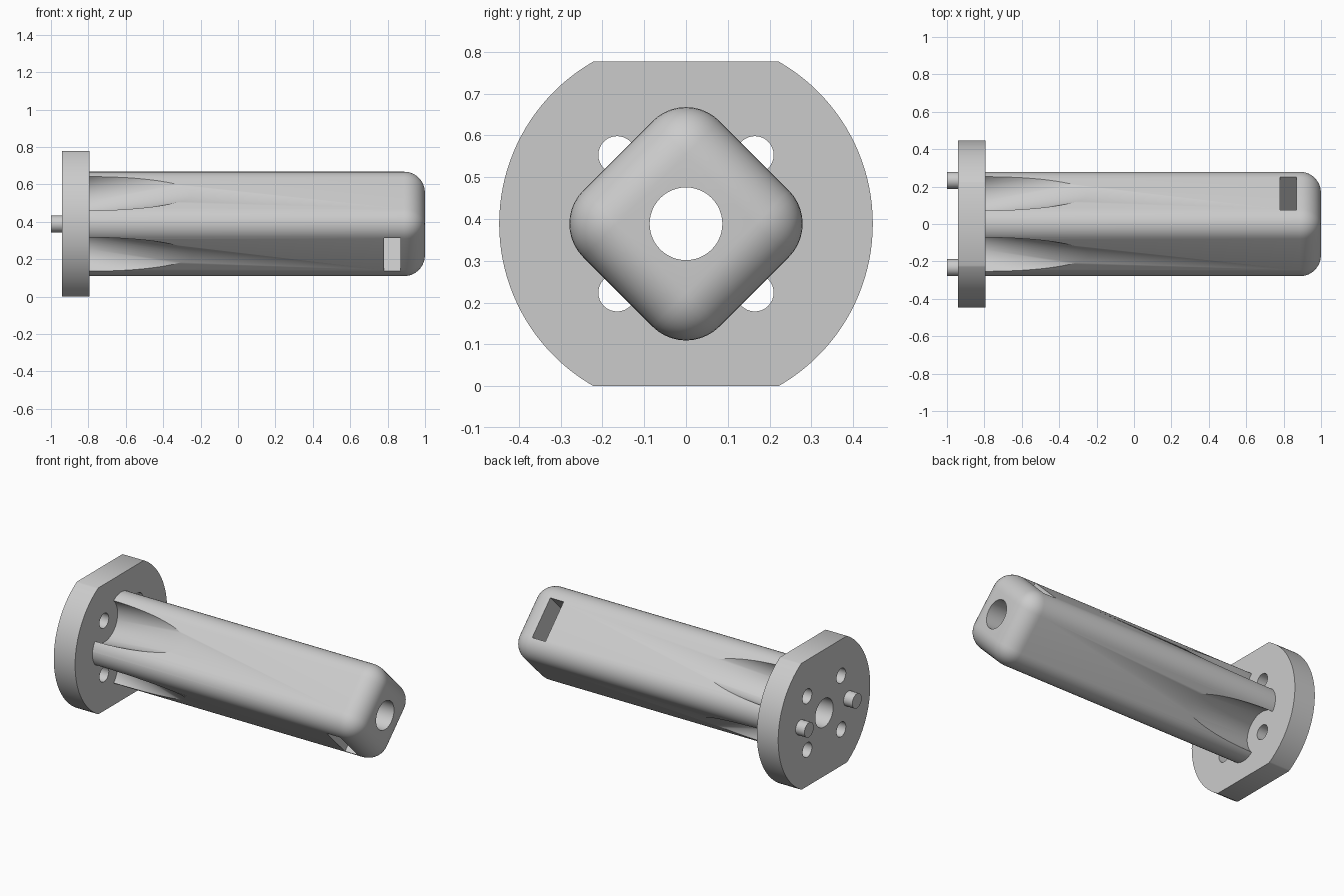
import bpy
from math import pi, radians, cos, sin
from mathutils import Vector

if "Cube" in bpy.data.objects:
    bpy.data.objects.remove(bpy.data.objects["Cube"])

CZ = 0.3885        # height of the long axis
FLANGE_X = -0.795  # inner face of the flange


def cylinder(name, radius, centre, length, direction=(1, 0, 0), sides=48):
    bpy.ops.mesh.primitive_cylinder_add(vertices=sides, radius=radius, depth=length, location=centre)
    ob = bpy.context.object
    ob.name = name
    ob.rotation_euler = Vector(direction).to_track_quat('Z', 'Y').to_euler()
    return ob


def box(name, centre, size, turn=0):
    bpy.ops.mesh.primitive_cube_add(size=1, location=centre)
    ob = bpy.context.object
    ob.name = name
    ob.scale = size
    ob.rotation_euler = (turn, 0, 0)
    bpy.context.view_layer.update()
    bpy.ops.object.transform_apply(location=False, rotation=False, scale=True)
    return ob


def apply_mod(ob, mod):
    bpy.ops.object.select_all(action='DESELECT')
    ob.select_set(True)
    bpy.context.view_layer.objects.active = ob
    bpy.ops.object.modifier_apply(modifier=mod.name)


def combine(ob, other, operation):
    mod = ob.modifiers.new(operation, 'BOOLEAN')
    mod.operation = operation
    mod.solver = 'EXACT'
    mod.object = other
    apply_mod(ob, mod)
    bpy.data.objects.remove(other, do_unlink=True)


# square shaft standing on its corner, all edges rounded
shaft = box("shaft", (0.035, 0, CZ), (1.93, 0.461, 0.461), pi / 4)
bevel = shaft.modifiers.new("round", 'BEVEL')
bevel.width = 0.113
bevel.segments = 10
apply_mod(shaft, bevel)

# tapering scooped grooves on the four faces
tilt = radians(13.3)
normals = [Vector((0, cos(a), sin(a))) for a in (pi/4, 3*pi/4, 5*pi/4, 7*pi/4)]
for n in normals:
    d = Vector((cos(tilt), 0, 0)) + n * sin(tilt)
    start = Vector((FLANGE_X, 0, CZ)) + n * 0.231
    combine(shaft, cylinder("groove_cutter", 0.128, start + d * 0.5, 1.6, d, 64), 'DIFFERENCE')

# cross slot near the tip
combine(shaft, box("slot_cutter", (0.825, 0, CZ), (0.09, 1, 0.25), pi / 4), 'DIFFERENCE')

# round flange with flat top and bottom
flange = cylinder("flanged_pin", 0.447, (-0.8675, 0, CZ), 0.145, sides=128)
combine(flange, box("flat_cutter", (-0.8675, 0, CZ), (1, 2, 0.777)), 'INTERSECT')
combine(flange, shaft, 'UNION')

# two locating pegs on the back of the flange
for side in (-1, 1):
    combine(flange, cylinder("peg", 0.045, (-0.95, side * 0.233, CZ), 0.1, sides=32), 'UNION')

# four small holes through the flange and the central bore
for n in normals:
    centre = Vector((-0.88, 0, CZ)) + n * 0.233
    combine(flange, cylinder("hole_cutter", 0.045, centre, 0.3, sides=32), 'DIFFERENCE')
combine(flange, cylinder("bore_cutter", 0.087, (0, 0, CZ), 3), 'DIFFERENCE')

bpy.ops.object.select_all(action='DESELECT')
flange.select_set(True)
bpy.context.view_layer.objects.active = flange
bpy.ops.object.shade_smooth_by_angle(angle=radians(30))
